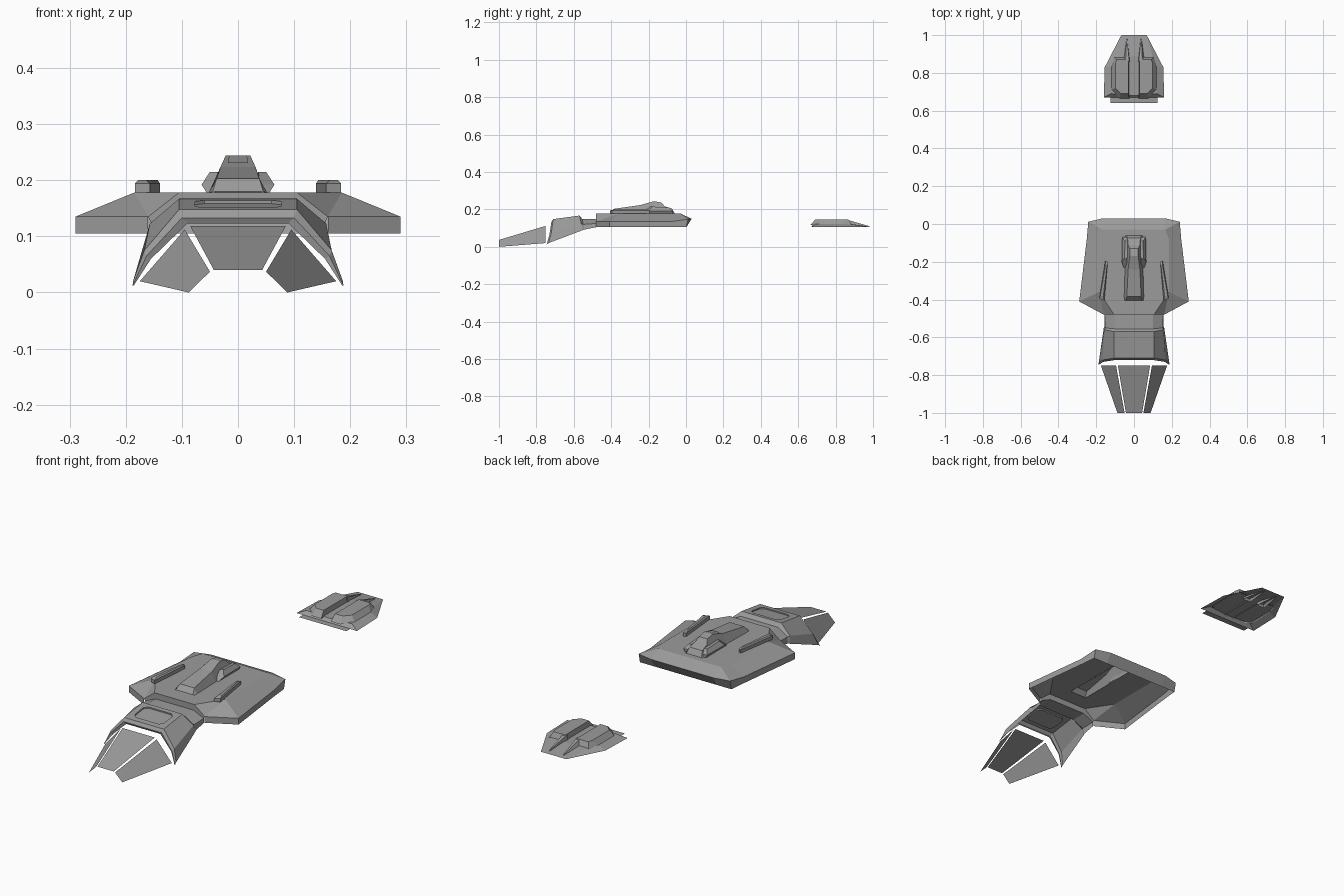
import bpy
import bmesh
from mathutils import Vector

default_cube = bpy.data.objects.get("Cube")
if default_cube:
    bpy.data.objects.remove(default_cube, do_unlink=True)

# One plain hull colour
hull_grey = bpy.data.materials.new("hull grey")
hull_grey.use_nodes = True
grey_value = (0.33, 0.33, 0.33, 1)
hull_grey.diffuse_color = grey_value
hull_grey.node_tree.nodes["Principled BSDF"].inputs["Base Color"].default_value = grey_value


def part(name, polygons, mirrored=True):
    """Build a flat shaded shell from polygons, mirrored across the centre plane."""
    mesh_builder = bmesh.new()
    for polygon in polygons:
        sides = (1, -1) if mirrored else (1,)
        for side in sides:
            corners = [Vector((side * x, y, z)) for x, y, z in polygon]
            mesh_builder.faces.new([mesh_builder.verts.new(c) for c in corners[::side]])
    bmesh.ops.remove_doubles(mesh_builder, verts=mesh_builder.verts, dist=0.0001)
    bmesh.ops.dissolve_degenerate(mesh_builder, edges=mesh_builder.edges, dist=0.0001)
    bmesh.ops.recalc_face_normals(mesh_builder, faces=mesh_builder.faces)
    # Open shells face upward
    if sum(f.normal.z * f.calc_area() for f in mesh_builder.faces) < 0:
        bmesh.ops.reverse_faces(mesh_builder, faces=mesh_builder.faces)
    mesh = bpy.data.meshes.new(name)
    mesh_builder.to_mesh(mesh)
    mesh_builder.free()
    mesh.materials.append(hull_grey)
    obj = bpy.data.objects.new(name, mesh)
    bpy.context.collection.objects.link(obj)
    return obj


def strip(first, second, closed=False):
    """Quads joining two rows of points."""
    count = len(first) if closed else len(first) - 1
    wrap = len(first)
    return [(first[i], first[(i + 1) % wrap], second[(i + 1) % wrap], second[i])
            for i in range(count)]


def loft(rows):
    return [quad for a, b in zip(rows, rows[1:]) for quad in strip(a, b)]


def frustum(base, top):
    return strip(base, top, closed=True) + [tuple(top)]


def at_height(outline, z):
    return [(x, y, z) for x, y in outline]


# Nose panes: one centre pane and one on each side
part("centre_pane", [((0, -0.75, 0.118), (0.085, -0.75, 0.118),
                      (0.043, -1, 0.04), (0, -1, 0.04))])
part("side_pane", [((0.095, -0.75, 0.112), (0.175, -0.75, 0.02),
                    (0.088, -1, 0), (0.05, -1, 0.037))])

# Hood: front rim, sloping sides and a recessed top panel
rim = [(0, -0.715, 0.123), (0.09, -0.715, 0.123), (0.155, -0.725, 0.06), (0.186, -0.745, 0.012)]
lip = [(0, -0.72, 0.133), (0.1, -0.72, 0.133), (0.163, -0.73, 0.065), (0.188, -0.745, 0.012)]
front = [(0, -0.71, 0.148), (0.105, -0.71, 0.148), (0.167, -0.72, 0.075), (0.187, -0.735, 0.02)]
back = [(0, -0.57, 0.167), (0.105, -0.57, 0.167), (0.157, -0.56, 0.123), (0.16, -0.55, 0.09)]
neck = [(0, -0.555, 0.15), (0.1, -0.555, 0.15), (0.152, -0.55, 0.12), (0.157, -0.545, 0.092)]
join = [(0, -0.48, 0.15), (0.1, -0.48, 0.15), (0.155, -0.48, 0.125), (0.157, -0.48, 0.105)]


def on_hood(outline, drop):
    return [(x, y, 0.148 + (y + 0.71) * 0.136 - drop) for x, y in outline]


panel = [(0, -0.59), (0.06, -0.59), (0.077, -0.605), (0.077, -0.67), (0.06, -0.685), (0, -0.685)]
panel_edge = on_hood(panel, 0)
panel_floor = on_hood(panel, 0.006)
hood = loft([rim, lip, front]) + strip(front[1:], back[1:]) + loft([back, neck, join])
hood.append([front[0], front[1], back[1], back[0]] + panel_edge)
hood += strip(panel_edge, panel_floor) + [panel_floor]
part("hood", hood)

# Main deck: flat top with an opening below the turret, sloped shoulders, short walls
top = {
    "front": (0.105, -0.48, 0.178),
    "shoulder": (0.185, -0.36, 0.178),
    "rear": (0.185, -0.08, 0.178),
    "tail": (0.165, -0.03, 0.178),
    "middle": (0, -0.03, 0.178),
    "nose": (0, -0.48, 0.178),
}
edge = [(0.16, -0.48, 0.135), (0.29, -0.41, 0.135), (0.25, -0.08, 0.135),
        (0.242, 0.012, 0.148), (0.165, 0.03, 0.15), (0, 0.03, 0.15)]
skirt = [(x, min(y, 0.002), 0.105) for x, y, z in edge]
opening = at_height([(0, -0.06), (0.045, -0.06), (0.045, -0.4), (0, -0.4)], 0.178)
deck = [
    [top[k] for k in ("nose", "front", "shoulder", "rear", "tail", "middle")] + opening,
    (top["front"], edge[0], top["shoulder"]),
    (top["shoulder"], edge[0], edge[1]),
    (top["shoulder"], edge[1], edge[2], top["rear"]),
    (top["rear"], edge[2], edge[3], top["tail"]),
    (top["tail"], edge[3], edge[4]),
    (top["tail"], edge[4], edge[5], top["middle"]),
    (top["nose"], top["front"], edge[0], join[2], join[1], join[0]),
]
part("main_deck", deck + strip(edge, skirt))

# Turret: lofted from half widths and heights along its length
turret_rows = []
for y, base, width, z in [(-0.405, 0.05, 0.045, 0.18), (-0.385, 0.052, 0.038, 0.203),
                          (-0.24, 0.048, 0.031, 0.224), (-0.17, 0.045, 0.022, 0.244),
                          (-0.13, 0.045, 0.022, 0.236), (-0.115, 0.045, 0.03, 0.217),
                          (-0.075, 0.045, 0.034, 0.204), (-0.06, 0.045, 0.04, 0.178)]:
    turret_rows.append([(0, y, z), (width, y, z), (base, y, 0.178)])
part("turret", loft(turret_rows))

# Turret sight plate and side flares
part("turret_plate", [((0, -0.225, 0.231), (0.018, -0.225, 0.231),
                       (0.016, -0.18, 0.244), (0, -0.18, 0.244))])
flare_base = [(0.04, -0.23, 0.178), (0.056, -0.23, 0.178), (0.056, -0.07, 0.178), (0.04, -0.07, 0.178)]
flare_mid = [(0.04, -0.22, 0.192), (0.065, -0.2, 0.192), (0.062, -0.07, 0.192), (0.04, -0.07, 0.192)]
flare_top = [(0.036, -0.19, 0.215), (0.05, -0.18, 0.215), (0.048, -0.09, 0.21), (0.034, -0.09, 0.21)]
part("turret_flare", strip(flare_base, flare_mid, True) + frustum(flare_mid, flare_top))

# Slim deck fins
fin = [(0.157, -0.405), (0.184, -0.395), (0.152, -0.195), (0.139, -0.2)]
fin_top = [(0.163, -0.385), (0.178, -0.38), (0.15, -0.215), (0.143, -0.22)]
fin_lower = at_height(fin, 0.194)
part("deck_fin", strip(at_height(fin, 0.178), fin_lower, True)
     + frustum(fin_lower, at_height(fin_top, 0.2)))

# Rear module: sloped skirt around an open shell, with a channel between two lobes
outer = at_height([(0, 0.67), (0.16, 0.67), (0.155, 0.83), (0.067, 1), (0, 1)], 0.105)
inner = at_height([(0, 0.68), (0.12, 0.69), (0.122, 0.83), (0.1, 0.88), (0, 0.89)], 0.121)
part("rear_skirt", strip(outer, inner) + [tuple(inner)])
part("rear_tab", [at_height([(0, 0.64), (0.125, 0.64), (0.125, 0.67), (0, 0.67)], 0.106)])

lobe_base = at_height([(0.025, 0.665), (0.075, 0.665), (0.122, 0.71),
                       (0.122, 0.83), (0.105, 0.885), (0.025, 0.885)], 0.116)
lobe_top = at_height([(0.03, 0.69), (0.07, 0.69), (0.098, 0.72),
                      (0.098, 0.85), (0.092, 0.87), (0.03, 0.87)], 0.145)
part("rear_lobe", frustum(lobe_base, lobe_top))

# Tapered ridges that carry the channel walls to the tail
ridge_base = at_height([(0.02, 0.86), (0.065, 0.86), (0.04, 0.98), (0.035, 0.98)], 0.106)
ridge_top = [(0.025, 0.86, 0.145), (0.045, 0.86, 0.145), (0.039, 0.975, 0.112), (0.036, 0.975, 0.112)]
part("rear_ridge", frustum(ridge_base, ridge_top))
